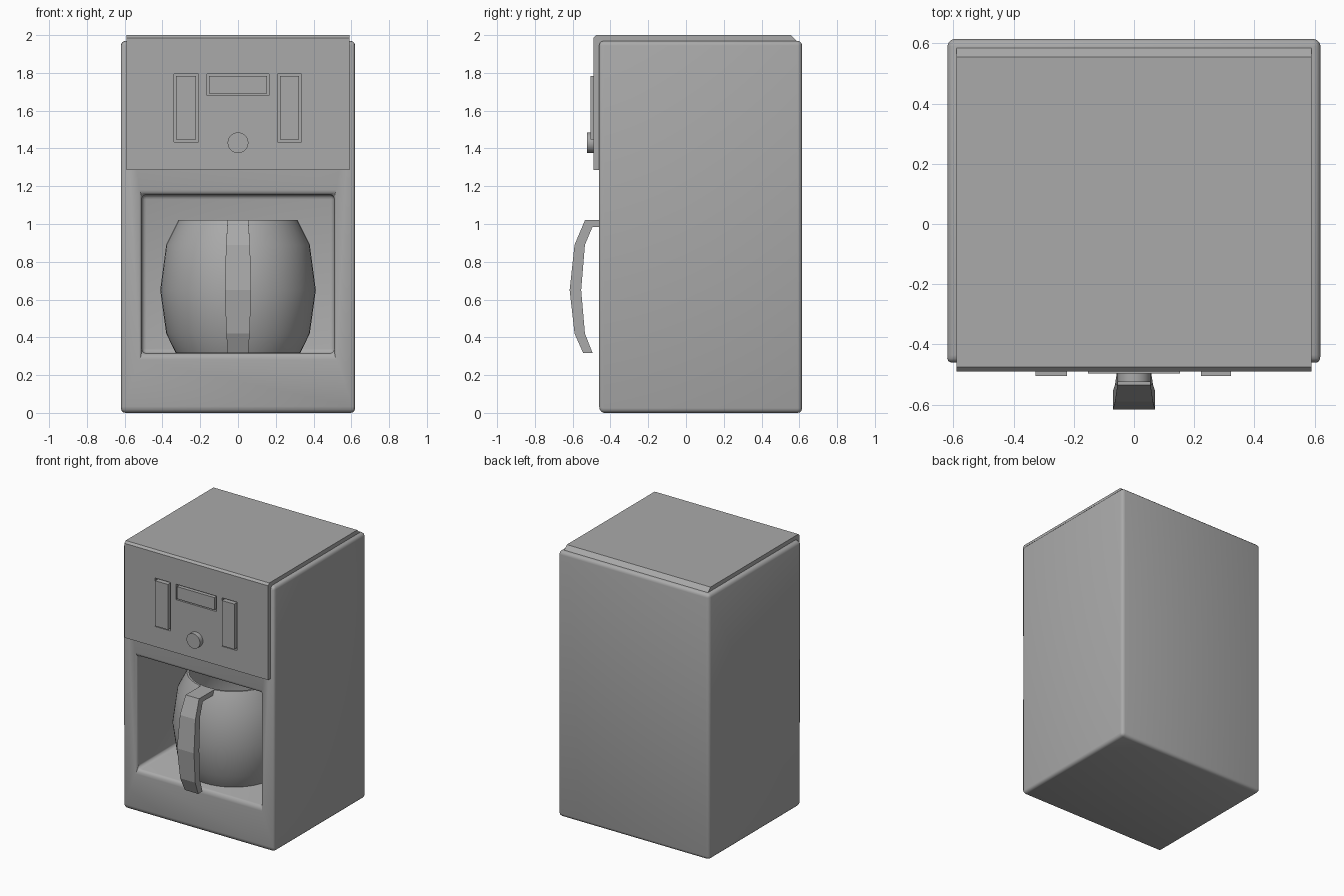
import bpy
import bmesh
from math import radians, sin, pi

cube = bpy.data.objects.get("Cube")
if cube:
    bpy.data.objects.remove(cube, do_unlink=True)

grey = bpy.data.materials.new("plain grey")
grey.use_nodes = True
GREY = (0.4, 0.4, 0.4, 1)
grey.diffuse_color = GREY
grey.node_tree.nodes["Principled BSDF"].inputs["Base Color"].default_value = GREY


def add_object(name, bm):
    bmesh.ops.recalc_face_normals(bm, faces=bm.faces)
    mesh = bpy.data.meshes.new(name)
    bm.to_mesh(mesh)
    bm.free()
    mesh.materials.append(grey)
    obj = bpy.data.objects.new(name, mesh)
    bpy.context.collection.objects.link(obj)
    return obj


def activate(obj):
    bpy.ops.object.select_all(action="DESELECT")
    obj.select_set(True)
    bpy.context.view_layer.objects.active = obj


def smooth(obj, angle=40):
    activate(obj)
    bpy.ops.object.shade_smooth_by_angle(angle=radians(angle))


def box(name, xs, ys, zs):
    bm = bmesh.new()
    bmesh.ops.create_cube(bm, size=1)
    for v in bm.verts:
        v.co = [lo if c < 0 else hi for c, (lo, hi) in zip(v.co, (xs, ys, zs))]
    return add_object(name, bm)


def prism(name, outline, half_width):
    """Extrude a side outline of (y, z) points across x."""
    bm = bmesh.new()
    face = bm.faces.new([bm.verts.new((-half_width, y, z)) for y, z in outline])
    ext = bmesh.ops.extrude_face_region(bm, geom=[face])["geom"]
    verts = [g for g in ext if isinstance(g, bmesh.types.BMVert)]
    bmesh.ops.translate(bm, verts=verts, vec=(2 * half_width, 0, 0))
    return add_object(name, bm)


def cut(obj, cutter):
    mod = obj.modifiers.new("cut", "BOOLEAN")
    mod.operation, mod.solver, mod.object = "DIFFERENCE", "EXACT", cutter
    activate(obj)
    bpy.ops.object.modifier_apply(modifier=mod.name)
    bpy.data.objects.remove(cutter, do_unlink=True)


def bevel(obj, width, segments=1):
    mod = obj.modifiers.new("bevel", "BEVEL")
    mod.width, mod.segments, mod.limit_method = width, segments, "ANGLE"
    activate(obj)
    bpy.ops.object.modifier_apply(modifier=mod.name)


# Housing with the jug bay
body = box("body", (-0.62, 0.62), (-0.46, 0.615), (0, 1.97))
cut(body, box("bay_cutter", (-0.51, 0.51), (-0.6, 0.45), (0.315, 1.155)))
bevel(body, 0.025, 3)
smooth(body)

# Folded cover over the top and upper front
cover = prism("cover_panel", [(-0.49, 1.285), (-0.49, 1.985), (-0.475, 2.0), (0.555, 2.0),
                              (0.585, 1.97), (0.585, 1.95), (-0.44, 1.95), (-0.44, 1.285)], 0.59)

# Control buttons, each set in a shallow recess
controls = {
    "right_button": (0.21, 0.335, 1.435, 1.795, -0.505),
    "left_button": (-0.34, -0.21, 1.435, 1.795, -0.505),
    "display_button": (-0.165, 0.165, 1.68, 1.795, -0.497),
}
GAP = 0.012
for name, (x0, x1, z0, z1, front) in controls.items():
    cut(cover, box("recess_cutter", (x0, x1), (-0.6, -0.47), (z0, z1)))
    box(name, (x0 + GAP, x1 - GAP), (front, -0.46), (z0 + GAP, z1 - GAP))

# Round knob
bm = bmesh.new()
bmesh.ops.create_cone(bm, cap_ends=True, segments=32, radius1=0.055, radius2=0.055, depth=0.05)
for v in bm.verts:
    x, y, z = v.co
    v.co = (x, z - 0.5, y + 1.43)
smooth(add_object("knob", bm))

# Open jug, turned from a faceted profile
JUG_Y = -0.05
bm = bmesh.new()
profile = [(0, 0.318), (0.33, 0.318), (0.38, 0.42), (0.412, 0.65), (0.38, 0.89), (0.315, 1.02),
           (0.3, 1.02), (0.365, 0.89), (0.397, 0.65), (0.365, 0.43), (0.32, 0.335), (0, 0.335)]
verts = [bm.verts.new((r, JUG_Y, z)) for r, z in profile]
edges = [bm.edges.new(pair) for pair in zip(verts, verts[1:])]
bmesh.ops.spin(bm, geom=verts + edges, cent=(0, JUG_Y, 0), axis=(0, 0, 1),
               angle=2 * pi, steps=48)
bmesh.ops.remove_doubles(bm, verts=bm.verts, dist=0.0005)
smooth(add_object("jug", bm), 35)

# Handle, joined to the rim and widest at mid height
handle = prism("handle", [(-0.352, 1.02), (-0.535, 1.02), (-0.59, 0.89), (-0.616, 0.65),
                          (-0.59, 0.42), (-0.545, 0.318), (-0.495, 0.318), (-0.535, 0.42),
                          (-0.555, 0.65), (-0.535, 0.89), (-0.495, 0.985), (-0.352, 0.985)], 1)
for v in handle.data.vertices:
    v.co.x *= 0.055 + 0.015 * sin(pi * (v.co.z - 0.318) / 0.702)
